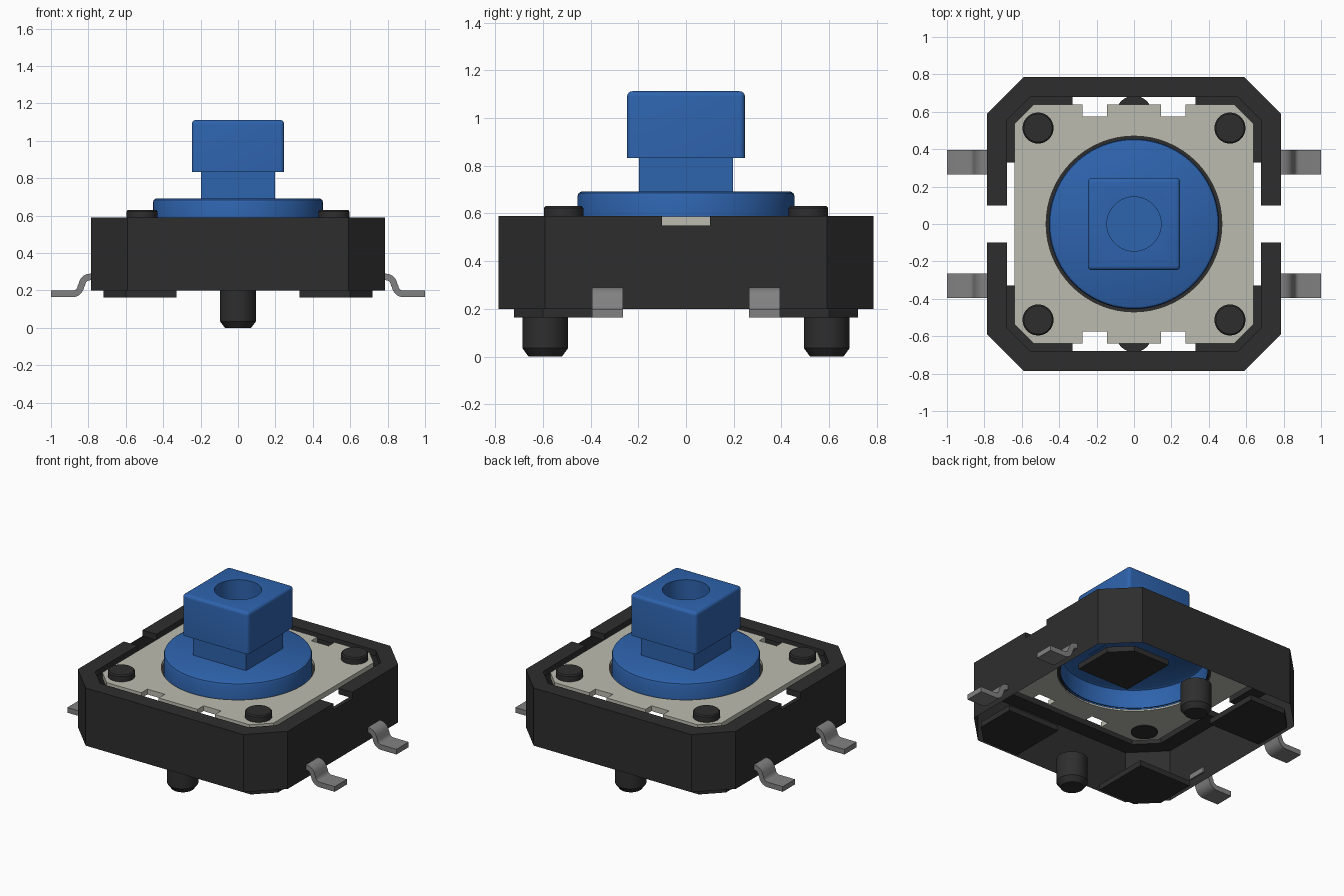
import bpy, bmesh, math

if "Cube" in bpy.data.objects:
    bpy.data.objects.remove(bpy.data.objects["Cube"])


def material(name, rgb):
    m = bpy.data.materials.new(name)
    m.use_nodes = True
    m.diffuse_color = (*rgb, 1)
    bsdf = next(n for n in m.node_tree.nodes if n.type == 'BSDF_PRINCIPLED')
    bsdf.inputs["Base Color"].default_value = (*rgb, 1)
    return m


BLACK = material("black plastic", (0.027, 0.027, 0.027))
BLUE = material("blue plastic", (0.027, 0.125, 0.42))
PLATE = material("pale metal", (0.5, 0.5, 0.43))
PIN = material("grey metal", (0.22, 0.22, 0.22))


def finish(name, bm, mat, smooth=False):
    bmesh.ops.remove_doubles(bm, verts=bm.verts, dist=1e-5)
    bmesh.ops.recalc_face_normals(bm, faces=bm.faces)
    mesh = bpy.data.meshes.new(name)
    bm.to_mesh(mesh)
    bm.free()
    mesh.materials.append(mat)
    ob = bpy.data.objects.new(name, mesh)
    bpy.context.collection.objects.link(ob)
    bpy.ops.object.select_all(action='DESELECT')
    ob.select_set(True)
    bpy.context.view_layer.objects.active = ob
    if smooth:
        bpy.ops.object.shade_smooth_by_angle(angle=math.radians(35))
    return ob


def prism(name, loops, z0, z1, mat, caps=True, swap=False):
    """Extrude outlines (first outer, then holes); swap lays the outline in x-z."""
    bm = bmesh.new()
    ends = ([], [])
    for loop in loops:
        rings = []
        for z, edges in zip((z0, z1), ends):
            vs = [bm.verts.new((a, z, b) if swap else (a, b, z)) for a, b in loop]
            edges += [bm.edges.new((vs[i - 1], vs[i])) for i in range(len(vs))]
            rings.append(vs)
        lo, hi = rings
        for i in range(len(lo)):
            bm.faces.new((lo[i - 1], lo[i], hi[i], hi[i - 1]))
    if caps:
        for edges in ends:
            bmesh.ops.triangle_fill(bm, edges=edges, use_beauty=True)
    return finish(name, bm, mat)


def lathe(name, profile, mat, x=0, y=0, n=64):
    """Revolve (radius, z) points around the vertical line through x, y."""
    bm = bmesh.new()
    rows = []
    for r, z in profile:
        rows.append([bm.verts.new((x + r * math.cos(2 * math.pi * i / n),
                                   y + r * math.sin(2 * math.pi * i / n), z))
                     for i in range(n)])
    for a, b in zip(rows, rows[1:]):
        for i in range(n):
            bm.faces.new((a[i - 1], a[i], b[i], b[i - 1]))
    return finish(name, bm, mat, True)


def box(name, half, z0, z1, mat):
    return prism(name, [[(-half, -half), (half, -half), (half, half), (-half, half)]], z0, z1, mat)


def circle(r, n=64):
    return [(r * math.cos(2 * math.pi * i / n), r * math.sin(2 * math.pi * i / n)) for i in range(n)]


# Thin octagonal housing wall, open below
A, B = 0.785, 0.59
octagon = [(A, -B), (A, B), (B, A), (-B, A), (-A, B), (-A, -B), (-B, -A), (B, -A)]
prism("housing_wall", [octagon], 0.2, 0.55, BLACK, caps=False)

# Raised rim in two halves with a gap on each side
C, D = 0.68, 0.555
half_rim = [(A, 0.1), (A, B), (B, A), (-B, A), (-A, B), (-A, 0.1),
            (-C, 0.1), (-C, D), (-D, C), (D, C), (C, D), (C, 0.1)]
for side, s in (("back", 1), ("front", -1)):
    prism(side + "_rim", [[(x, s * y) for x, y in half_rim]], 0.55, 0.59, BLACK)

# Cover plate with edge notches and a round opening
E, F = 0.64, 0.535
edge = [(E, F), (F, E), (0.275, E), (0.275, 0.575), (0.145, 0.575), (0.145, E)]
quarter = edge + [(-x, y) for x, y in reversed(edge)]
outline = quarter + [(-x, -y) for x, y in quarter]
prism("cover_plate", [outline, circle(0.47)], 0.55, 0.586, PLATE)
lathe("opening_ring", [(0.45, 0.56), (0.47, 0.56)], BLACK)

# Corner rivets and feet
for yn, sy in (("back", 1), ("front", -1)):
    for xn, sx in (("left", 1), ("right", -1)):
        tag = yn + "_" + xn
        lathe(tag + "_rivet", [(0, 0.545), (0.083, 0.545), (0.083, 0.622), (0.076, 0.63), (0, 0.63)],
              BLACK, 0.513 * sx, 0.513 * sy, 32)
        foot = [(0.33, 0.33), (0.72, 0.33), (0.72, 0.6), (0.6, 0.72), (0.33, 0.72)]
        prism(tag + "_foot", [[(x * sx, y * sy) for x, y in foot]], 0.163, 0.2, BLACK)

        # Bent solder pin: offset both sides of a centre line
        path = [(1.0, 0.1815), (0.885, 0.1815)]
        path += [(0.885 - 0.045 * math.sin(t), 0.2265 - 0.045 * math.cos(t))
                 for t in (0.3, 0.6, 0.9, 1.2, 1.45)]
        path += [(0.79 + 0.045 * math.cos(t), 0.2275 + 0.045 * math.sin(t))
                 for t in (0.12, 0.4, 0.7, 1.0, 1.3, 1.57)] + [(0.775, 0.2725)]
        upper, lower = [], []
        for i, (px, pz) in enumerate(path):
            a, b = path[max(i - 1, 0)], path[min(i + 1, len(path) - 1)]
            dx, dz = b[0] - a[0], b[1] - a[1]
            k = 0.0175 / math.hypot(dx, dz)
            upper.append(((px + dz * k) * sx, pz - dx * k))
            lower.append(((px - dz * k) * sx, pz + dx * k))
        prism(tag + "_pin", [upper + lower[::-1]], sy * 0.265, sy * 0.395, PIN, swap=True)
        bpy.ops.object.shade_smooth_by_angle(angle=math.radians(35))

    # Locating peg
    lathe(yn + "_peg", [(0, 0), (0.07, 0), (0.096, 0.035), (0.096, 0.2), (0, 0.2)],
          BLACK, 0, 0.59 * sy, 32)

# Button flange, open below
lathe("button_flange", [(0.455, 0.55), (0.455, 0.672), (0.45, 0.685), (0.437, 0.692), (0, 0.692)], BLUE, n=96)

# Button stem and cap
box("button_stem", 0.197, 0.69, 0.84, BLUE)
cap = box("button_cap", 0.247, 0.833, 1.112, BLUE)
bm = bmesh.new()
bm.from_mesh(cap.data)
bmesh.ops.dissolve_limit(bm, angle_limit=0.02, verts=bm.verts, edges=bm.edges)
rounded = [e for e in bm.edges if max(v.co.z for v in e.verts) > 1]
bmesh.ops.bevel(bm, geom=rounded, offset=0.022, segments=4, profile=0.5, affect='EDGES')
bm.to_mesh(cap.data)
bm.free()

# Round socket in the cap
cutter = lathe("socket_cutter", [(0, 0.86), (0.145, 0.86), (0.145, 1.2), (0, 1.2)], BLUE)
cutter.hide_render = True
mod = cap.modifiers.new("socket", 'BOOLEAN')
mod.operation = 'DIFFERENCE'
mod.solver = 'EXACT'
mod.object = cutter
bpy.ops.object.select_all(action='DESELECT')
cap.select_set(True)
bpy.context.view_layer.objects.active = cap
bpy.ops.object.modifier_apply(modifier="socket")
bpy.data.objects.remove(cutter)
bpy.ops.object.shade_smooth_by_angle(angle=math.radians(35))
